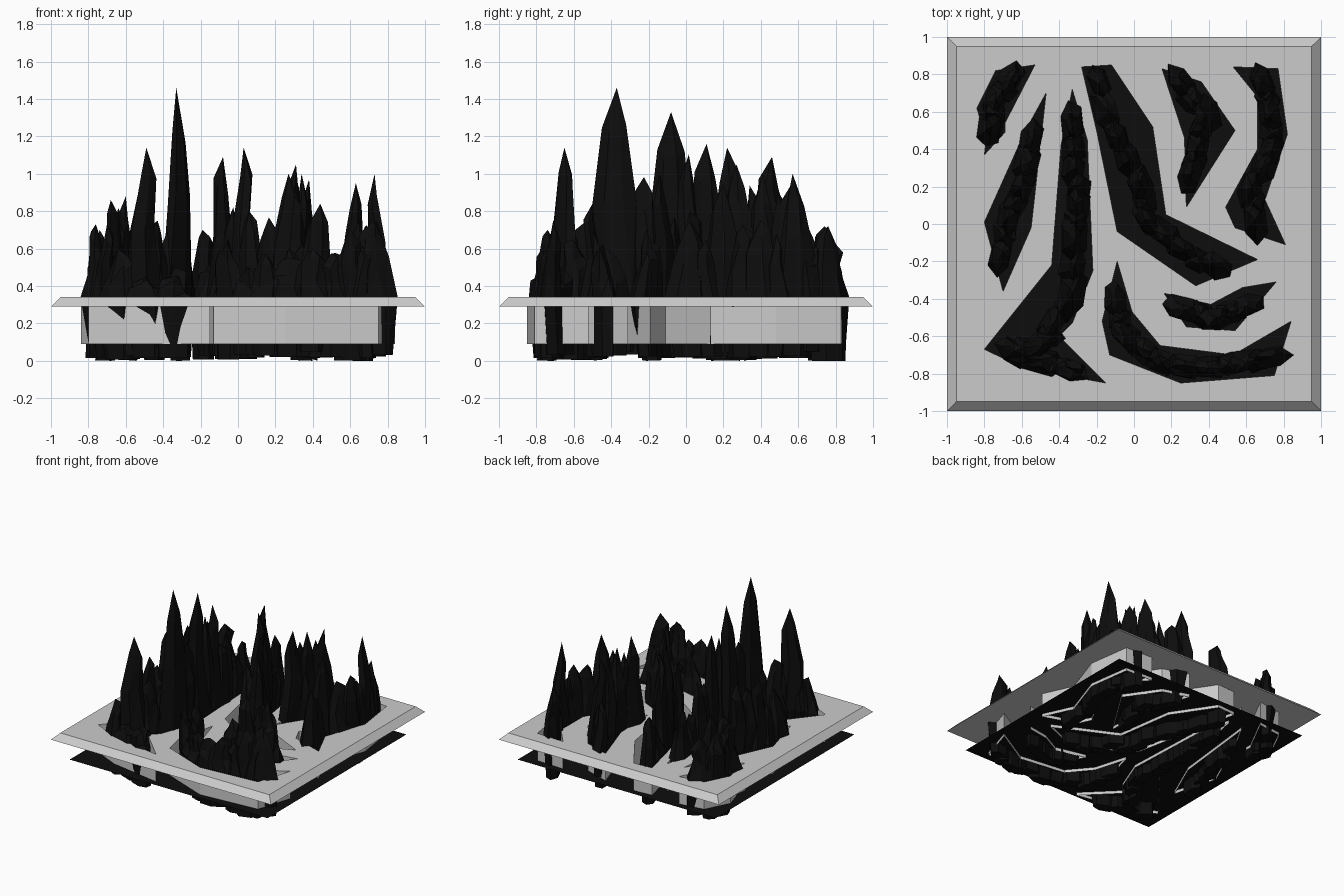
import bpy, bmesh, math, random
from mathutils import Vector

if "Cube" in bpy.data.objects:
    bpy.data.objects.remove(bpy.data.objects["Cube"])

random.seed(11)
TOP, UNDER, FLOOR, WALL_BOTTOM = 0.34, 0.29, 0.115, 0.09

black = bpy.data.materials.new("black_rock")
black.diffuse_color = (0.004, 0.004, 0.004, 1)
black.use_nodes = True
black.node_tree.nodes["Principled BSDF"].inputs["Base Color"].default_value = black.diffuse_color

# Fissure outlines cut through the plate
far_left = [(-.74, .82), (-.53, .85), (-.69, .54), (-.69, .49), (-.80, .37), (-.79, .45), (-.84, .62)]
mid_left = [(-.47, .70), (-.55, -.02), (-.70, -.36), (-.80, .01), (-.58, .50)]
long_left = [(-.33, .72), (-.25, .45), (-.22, -.25), (-.33, -.53), (-.40, -.60), (-.15, -.85),
             (-.59, -.77), (-.80, -.67), (-.44, -.22), (-.39, .42)]
centre = [(-.28, .84), (-.12, .85), (.10, .52), (.17, .05), (.66, -.19), (.33, -.33), (-.09, -.04), (-.20, .5)]
back_right = [(.15, .83), (.36, .76), (.54, .50), (.28, .09), (.27, .46)]
far_right = [(.53, .84), (.77, .83), (.82, .48), (.70, .13), (.81, -.11), (.54, -.02), (.49, .09),
             (.66, .40), (.66, .68)]
small_right = [(.76, -.31), (.58, -.34), (.41, -.43), (.16, -.37), (.28, -.55), (.54, -.57)]
front_right = [(-.09, -.20), (-.01, -.47), (.14, -.65), (.53, -.70), (.84, -.52), (.75, -.81),
               (.25, -.85), (-.13, -.70), (-.17, -.52)]
holes = [far_left, mid_left, long_left, centre, back_right, far_right, small_right, front_right]

# Spikes in each fissure: x, y, height
ridges = {
    "far_left": [(-.76, .52, .73), (-.74, .66, .70), (-.66, .77, .66)],
    "mid_left": [(-.70, -.15, .73), (-.68, .03, .86), (-.60, .20, .88), (-.54, .45, .70)],
    "long_left": [(-.33, .52, .70), (-.31, .30, .85), (-.31, .11, 1.16), (-.31, -.08, 1.33), (-.33, -.37, 1.46),
                  (-.43, -.53, .75), (-.49, -.65, 1.14), (-.64, -.68, .60), (-.34, -.77, .5)],
    "centre": [(-.19, .75, .70), (-.08, .46, 1.09), (.03, .22, 1.14), (.06, .02, .80), (.27, -.14, 1.0), (.42, -.21, .70)],
    "back_right": [(.25, .74, .72), (.38, .58, .97), (.34, .41, 1.0), (.31, .27, 1.05)],
    "far_right": [(.68, .76, .72), (.73, .57, 1.0), (.74, .40, .75), (.63, .20, .95), (.65, .02, .75)],
    "small_right": [(.27, -.46, .60), (.44, -.50, .84), (.60, -.44, .62)],
    "front_right": [(-.09, -.42, .60), (-.05, -.60, .65), (.15, -.74, .57), (.40, -.77, .60), (.60, -.74, .70), (.73, -.71, .75)],
}


def finish(bm, name, mat=None):
    bmesh.ops.recalc_face_normals(bm, faces=bm.faces[:])
    me = bpy.data.meshes.new(name)
    bm.to_mesh(me)
    bm.free()
    if mat:
        me.materials.append(mat)
    ob = bpy.data.objects.new(name, me)
    bpy.context.collection.objects.link(ob)
    return ob


def loop(bm, pts, z):
    vs = [bm.verts.new((x, y, z)) for x, y in pts]
    return vs, [bm.edges.new((vs[i - 1], vs[i])) for i in range(len(vs))]


def bridge(bm, a, b):
    for i in range(len(a)):
        bm.faces.new((a[i - 1], a[i], b[i], b[i - 1]))


def square(r):
    return [(-r, -r), (r, -r), (r, r), (-r, r)]


# Bevelled top plate with the fissures cut out
bm = bmesh.new()
upper = [loop(bm, p, TOP) for p in [square(.95)] + holes]
lower = [loop(bm, p, UNDER) for p in [square(1)] + holes]
for layer in (upper, lower):
    bmesh.ops.triangle_fill(bm, use_beauty=True, use_dissolve=False, edges=[e for _, es in layer for e in es])
for (a, _), (b, _) in zip(upper, lower):
    bridge(bm, a, b)
bmesh.ops.dissolve_limit(bm, angle_limit=.01, verts=bm.verts[:], edges=bm.edges[:])
finish(bm, "top_plate")

# Thin walls hanging below each fissure
bm = bmesh.new()
for p in holes:
    bridge(bm, loop(bm, p, UNDER)[0], loop(bm, p, WALL_BOTTOM)[0])
finish(bm, "fissure_walls")

# Flat black floor sheet
bm = bmesh.new()
bm.faces.new([bm.verts.new((x, y, FLOOR)) for x, y in square(.9)])
finish(bm, "floor_sheet", black)


def spike(bm, x, y, h, direction, along, across):
    # Jagged six-sided shard, stretched along the fissure
    t = direction
    n = Vector((-t.y, t.x))
    turn = random.uniform(-.3, .3)
    rings = []
    for z, s in ((random.uniform(0, .05), .8), (.34, 1), (.34 + .45 * (h - .34), .72), (.34 + .78 * (h - .34), .48)):
        dx, dy = (random.uniform(-.02, .02) for _ in range(2))
        ring = []
        for k in range(6):
            a = k * math.pi / 3 + turn
            r = s * random.uniform(.8, 1.12)
            p = t * (math.cos(a) * along * r) + n * (math.sin(a) * across * r)
            jz = random.uniform(-.05, .05) if z > .4 else 0
            ring.append(bm.verts.new((x + dx + p.x, y + dy + p.y, z + jz)))
        rings.append(ring)
    for a, b in zip(rings, rings[1:]):
        bridge(bm, a, b)
    tip = bm.verts.new((x, y, h))
    for i in range(6):
        bm.faces.new((rings[-1][i - 1], rings[-1][i], tip))
    bm.faces.new(rings[0])


# Rock shards: named peaks plus lower filler shards between them
for name, peaks in ridges.items():
    bm = bmesh.new()
    pts = [Vector(p[:2]) for p in peaks]
    for i, (x, y, h) in enumerate(peaks):
        t = (pts[min(i + 1, len(pts) - 1)] - pts[max(i - 1, 0)]).normalized()
        spike(bm, x, y, h, t, .12 if h < 1.2 else .15, .065 if h < 1.2 else .08)
        if i + 1 < len(pts):
            m, d = (pts[i] + pts[i + 1]) / 2, pts[i + 1] - pts[i]
            low = min(h, peaks[i + 1][2])
            spike(bm, m.x, m.y, .34 + (low - .34) * random.uniform(.6, .95), d.normalized(), d.length * .5, .07)
    # Rest the lowest point on the ground
    min(bm.verts, key=lambda v: v.co.z).co.z = 0
    bmesh.ops.triangulate(bm, faces=bm.faces[:])
    finish(bm, name + "_rock_shards", black)
